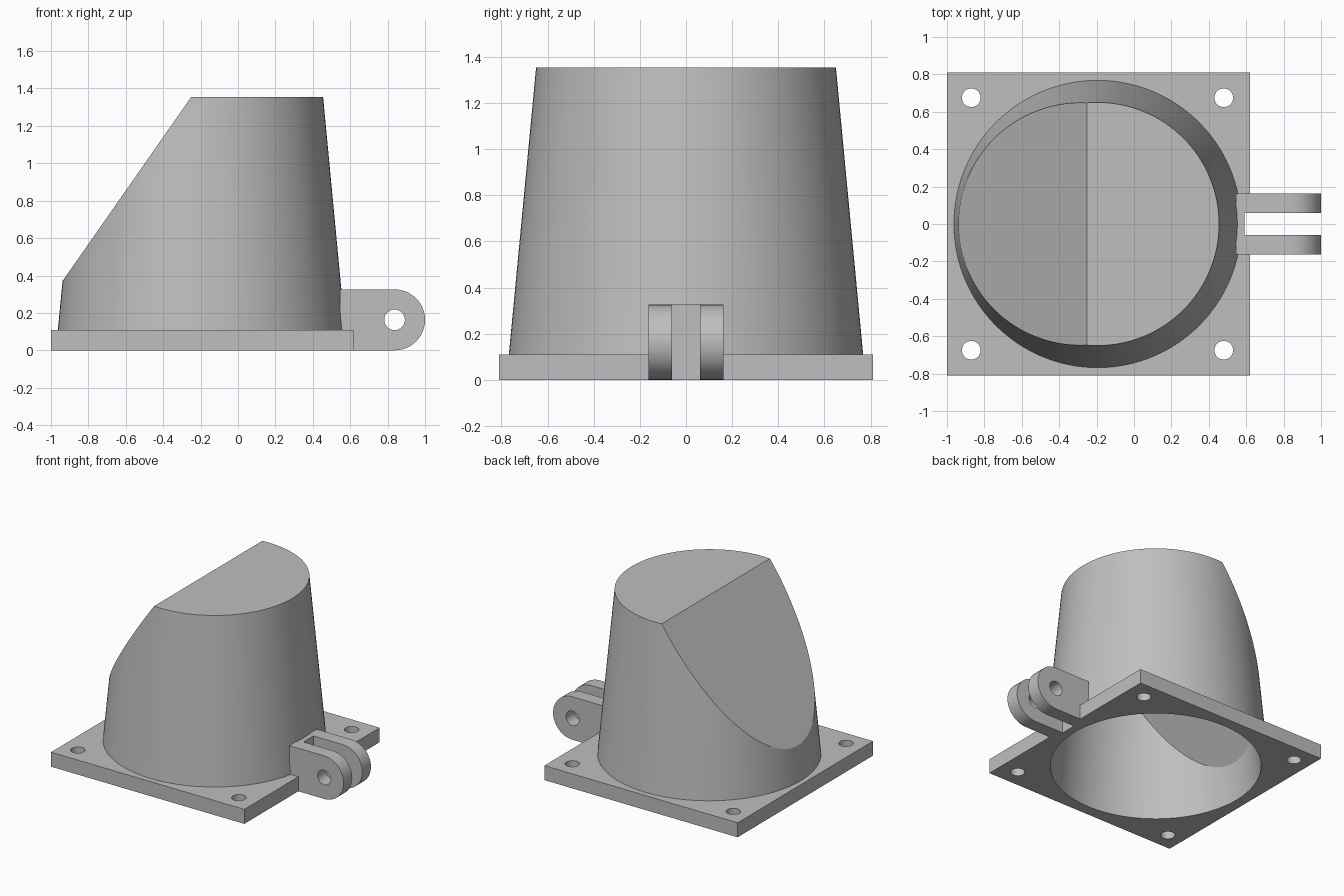
import bpy, bmesh, math
from mathutils import Matrix, Vector

cube = bpy.data.objects.get("Cube")
if cube:
    bpy.data.objects.remove(cube, do_unlink=True)

grey = bpy.data.materials.new("plain grey")
grey.use_nodes = True
colour = (0.52, 0.52, 0.52, 1)
grey.diffuse_color = colour
grey.node_tree.nodes["Principled BSDF"].inputs["Base Color"].default_value = colour

CX = -0.195          # axis of the hood
PLATE_H = 0.11
BRACKET_R = 0.163    # half height of the hinge bracket
PIN_X = 0.837


def make(name, bm, helper=False):
    bmesh.ops.recalc_face_normals(bm, faces=bm.faces[:])
    mesh = bpy.data.meshes.new(name)
    bm.to_mesh(mesh)
    bm.free()
    obj = bpy.data.objects.new(name, mesh)
    bpy.context.collection.objects.link(obj)
    if helper:
        obj.hide_render = True
    else:
        mesh.materials.append(grey)
    return obj


def box(name, lo, hi, helper=False):
    lo, hi = Vector(lo), Vector(hi)
    bm = bmesh.new()
    matrix = Matrix.Translation((lo + hi) / 2) @ Matrix.Diagonal((*(hi - lo), 1))
    bmesh.ops.create_cube(bm, size=1, matrix=matrix)
    return make(name, bm, helper)


def drill(name, centre, radius, length, along_y=False):
    bm = bmesh.new()
    matrix = Matrix.Translation(centre)
    if along_y:
        matrix = matrix @ Matrix.Rotation(math.pi / 2, 4, "X")
    bmesh.ops.create_cone(bm, cap_ends=True, segments=40, radius1=radius,
                          radius2=radius, depth=length, matrix=matrix)
    return make(name, bm, True)


def sloped_cone(name, z0, z1, r0, r1, drop, helper=False):
    """Tapered round solid with its -x side sliced off by a slanted plane."""
    bm = bmesh.new()
    bmesh.ops.create_cone(bm, cap_ends=True, segments=128, radius1=r0, radius2=r1,
                          depth=z1 - z0,
                          matrix=Matrix.Translation((CX, 0, (z0 + z1) / 2)))
    cut = bmesh.ops.bisect_plane(bm, geom=bm.verts[:] + bm.edges[:] + bm.faces[:],
                                 plane_co=(-0.25, 0, 1.355 - drop),
                                 plane_no=(-0.98, 0, 0.685), clear_outer=True)
    rim = [e for e in cut["geom_cut"] if isinstance(e, bmesh.types.BMEdge)]
    bmesh.ops.edgeloop_fill(bm, edges=[e for e in rim if e.is_boundary])
    return make(name, bm, helper)


def subtract(obj, *cutters):
    bpy.context.view_layer.objects.active = obj
    for cutter in cutters:
        mod = obj.modifiers.new("cut", "BOOLEAN")
        mod.operation = "DIFFERENCE"
        mod.solver = "EXACT"
        mod.object = cutter
        bpy.ops.object.modifier_apply(modifier=mod.name)


# Hinge bracket: rounded side profile extruded across its width
bm = bmesh.new()
outline = [(0.545, 2 * BRACKET_R), (0.545, 0)]
for i in range(25):
    a = -math.pi / 2 + math.pi * i / 24
    outline.append((PIN_X + BRACKET_R * math.cos(a), BRACKET_R * (1 + math.sin(a))))
face = bm.faces.new([bm.verts.new((x, -BRACKET_R, z)) for x, z in outline])
side = bmesh.ops.extrude_face_region(bm, geom=[face])
bmesh.ops.translate(bm, vec=(0, 2 * BRACKET_R, 0),
                    verts=[v for v in side["geom"] if isinstance(v, bmesh.types.BMVert)])
bracket = make("hinge_bracket", bm)

# Cutters: hollow interior, bracket seat, fork slot, pin hole, screw holes
cavity = sloped_cone("cavity_cutter", -0.02, 1.27, 0.727, 0.61, 0.15, True)
seat = box("seat_cutter", (0.545, -BRACKET_R, -0.1), (0.8, BRACKET_R, 0.3), True)
slot = box("slot_cutter", (0.59, -0.06, -0.1), (1.1, 0.06, 0.5), True)
pin = drill("pin_cutter", (PIN_X, 0, BRACKET_R), 0.055, 1, True)
screws = [drill("screw_cutter", (CX + sx * 0.675, sy * 0.675, 0), 0.05, 1)
          for sx in (-1, 1) for sy in (-1, 1)]

# Square mounting plate
plate = box("base_plate", (-1, -0.81, 0), (0.62, 0.81, PLATE_H))
subtract(plate, cavity, seat, *screws)

# Tapered hood with a sloped face, hollow and open underneath
hood = sloped_cone("hood_shell", PLATE_H - 0.02, 1.355, 0.77, 0.65, 0)
subtract(hood, cavity)

subtract(bracket, slot, pin)

for cutter in [cavity, seat, slot, pin] + screws:
    bpy.data.objects.remove(cutter, do_unlink=True)

# Smooth the round surfaces, keep edges sharp
bpy.ops.object.select_all(action="DESELECT")
for obj in (plate, hood, bracket):
    obj.select_set(True)
bpy.context.view_layer.objects.active = hood
bpy.ops.object.shade_smooth_by_angle(angle=math.radians(20))
